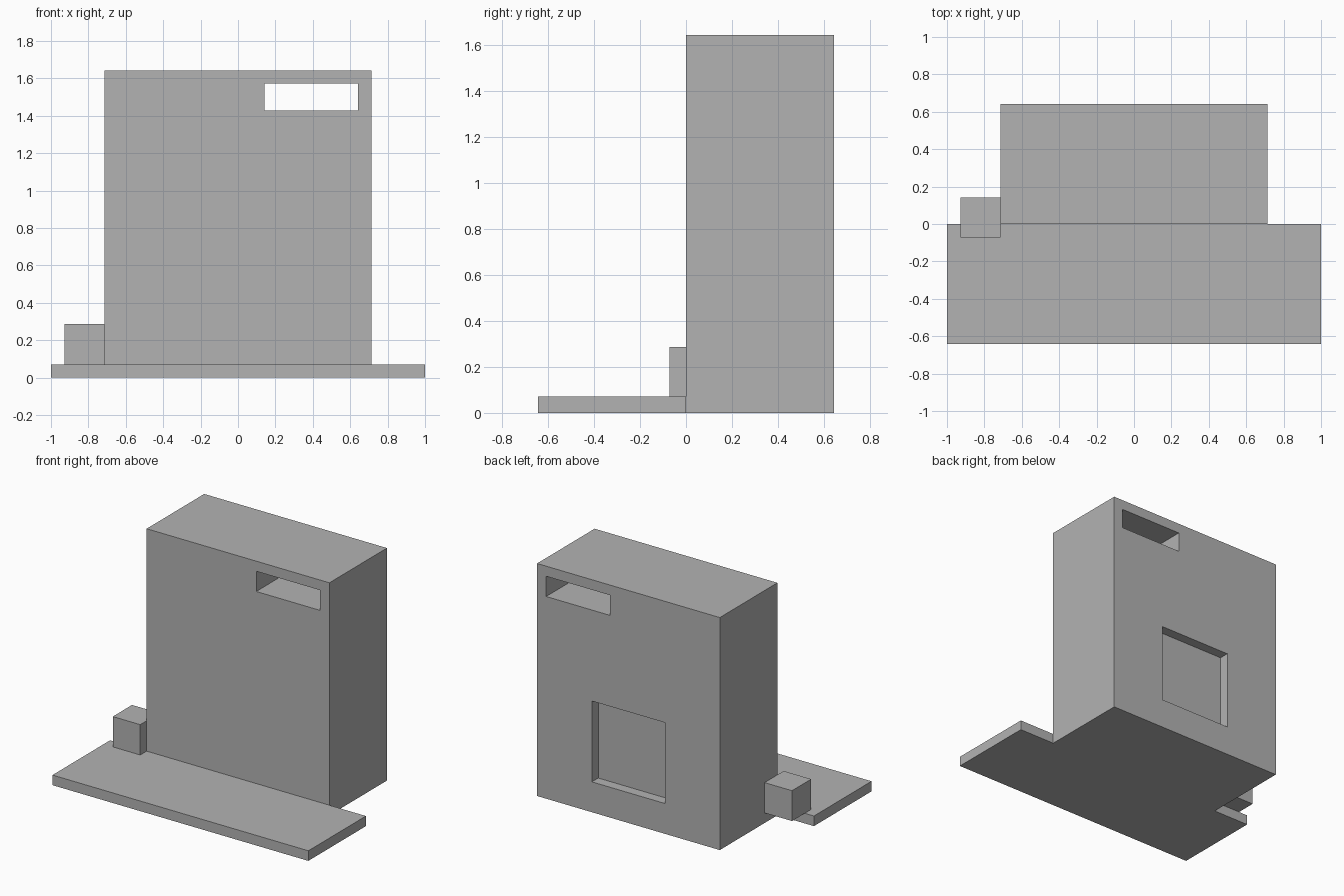
import bpy
import bmesh
from mathutils import Vector

UNIT = 1 / 14  # the whole model sits on this module

cube = bpy.data.objects.get("Cube")
if cube:
    bpy.data.objects.remove(cube, do_unlink=True)

grey = bpy.data.materials.new("plain_grey")
grey.use_nodes = True
grey.diffuse_color = (0.45, 0.45, 0.45, 1)
grey.node_tree.nodes["Principled BSDF"].inputs["Base Color"].default_value = grey.diffuse_color


def box(name, low, high):
    """Box between two corners given in modules."""
    low, high = Vector(low) * UNIT, Vector(high) * UNIT
    bm = bmesh.new()
    bmesh.ops.create_cube(bm, size=1)
    bmesh.ops.scale(bm, vec=high - low, verts=bm.verts)
    bmesh.ops.translate(bm, vec=(low + high) / 2, verts=bm.verts)
    mesh = bpy.data.meshes.new(name)
    bm.to_mesh(mesh)
    bm.free()
    mesh.materials.append(grey)
    obj = bpy.data.objects.new(name, mesh)
    bpy.context.collection.objects.link(obj)
    return obj


def cut(target, cutter):
    """Subtract a cutter from the target, then discard the cutter."""
    cutter.hide_render = True
    mod = target.modifiers.new("cut", "BOOLEAN")
    mod.operation = "DIFFERENCE"
    mod.solver = "EXACT"
    mod.object = cutter
    bpy.context.view_layer.objects.active = target
    bpy.ops.object.modifier_apply(modifier=mod.name)
    bpy.data.objects.remove(cutter, do_unlink=True)


# Thin slab in front
box("front_slab", (-14, -9, 0), (14, 0, 1))

# Tall block with a slot right through it and a shallow recess in the back
tower = box("main_block", (-10, 0, 0), (10, 9, 23))
cut(tower, box("slot_cutter", (2, -1, 20), (9, 10, 22)))
cut(tower, box("recess_cutter", (-4, 8, 3), (4, 10, 11)))

# Small cube against the right side
box("side_cube", (-13, -1, 1), (-10, 2, 4))
